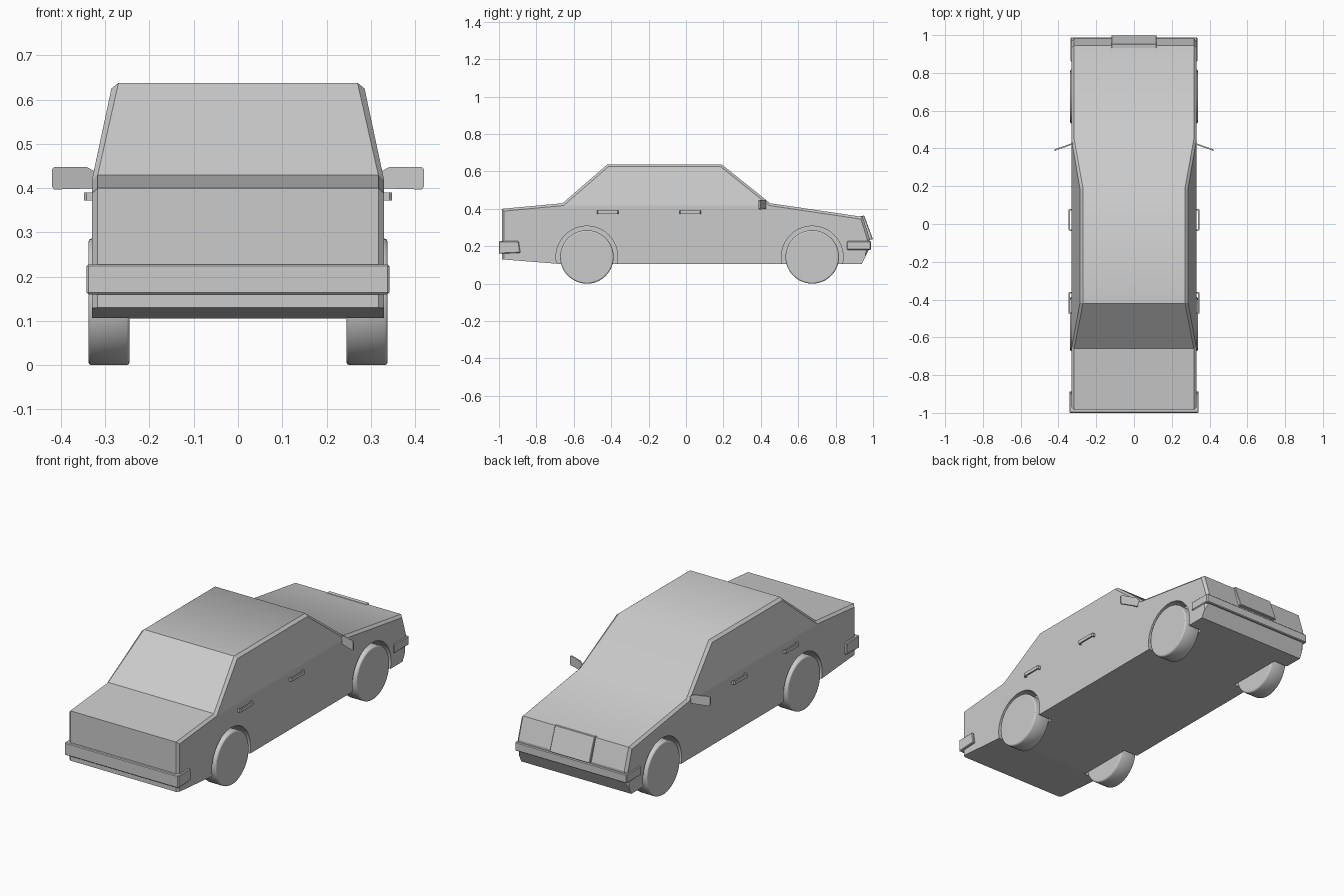
import bpy, bmesh, math
from mathutils import Vector, Matrix

default = bpy.data.objects.get("Cube")
if default:
    bpy.data.objects.remove(default, do_unlink=True)

grey = bpy.data.materials.new("plain grey")
grey.use_nodes = True
COLOUR = (0.6, 0.6, 0.6, 1)
grey.diffuse_color = COLOUR
grey.node_tree.nodes["Principled BSDF"].inputs["Base Color"].default_value = COLOUR


def finish(name, bm):
    bmesh.ops.recalc_face_normals(bm, faces=bm.faces[:])
    mesh = bpy.data.meshes.new(name)
    bm.to_mesh(mesh)
    bm.free()
    mesh.materials.append(grey)
    obj = bpy.data.objects.new(name, mesh)
    bpy.context.collection.objects.link(obj)
    return obj


def prism(name, points, depth, bevel=0):
    """Extrude a polygon along the depth vector, with chamfered edges."""
    bm = bmesh.new()
    face = bm.faces.new([bm.verts.new(p) for p in points])
    out = bmesh.ops.extrude_face_region(bm, geom=[face], use_keep_orig=True)
    moved = [v for v in out["geom"] if isinstance(v, bmesh.types.BMVert)]
    bmesh.ops.translate(bm, verts=moved, vec=Vector(depth))
    bmesh.ops.recalc_face_normals(bm, faces=bm.faces[:])
    if bevel:
        bmesh.ops.bevel(bm, geom=bm.edges[:], offset=bevel, segments=1,
                        profile=0.5, affect='EDGES')
    return finish(name, bm)


def across(name, profile, half, bevel=0):
    """Extrude a side profile across the full width."""
    return prism(name, [(-half, y, z) for y, z in profile], (2 * half, 0, 0), bevel)


def disc(name, x0, x1, y, z, radius, bevel=0):
    """Cylinder lying along x."""
    bm = bmesh.new()
    place = Matrix.Translation(((x0 + x1) / 2, y, z)) @ Matrix.Rotation(math.pi / 2, 4, 'Y')
    bmesh.ops.create_cone(bm, cap_ends=True, segments=48, radius1=radius,
                          radius2=radius, depth=abs(x1 - x0), matrix=place)
    if bevel:
        rims = [e for e in bm.edges if any(len(f.verts) > 4 for f in e.link_faces)]
        bmesh.ops.bevel(bm, geom=rims, offset=bevel, segments=2, profile=0.5, affect='EDGES')
    for f in bm.faces:
        f.smooth = len(f.verts) == 4
    return finish(name, bm)


# Body shell: side profile with a cabin that narrows towards the roof
PROFILE = [(-0.985, 0.13), (-0.985, 0.4), (-0.66, 0.43), (-0.42, 0.638), (0.19, 0.638),
           (0.45, 0.43), (0.945, 0.357), (0.982, 0.24), (0.975, 0.175), (0.94, 0.105),
           (-0.67, 0.105)]
ROOF = (3, 4)
bm = bmesh.new()
sides = {s: [bm.verts.new((s * (0.283 if i in ROOF else 0.33), y, z))
             for i, (y, z) in enumerate(PROFILE)] for s in (-1, 1)}
count = len(PROFILE)
for i in range(count):
    j = (i + 1) % count
    strip = bm.faces.new((sides[-1][i], sides[-1][j], sides[1][j], sides[1][i]))
    strip.smooth = i in (3, 4, 5)          # roof, windscreen and bonnet flow together
for row in sides.values():
    bm.faces.new([v for i, v in enumerate(row) if i not in ROOF])
    bm.faces.new(row[2:6])
bmesh.ops.recalc_face_normals(bm, faces=bm.faces[:])
corners = [bm.edges.get((row[i], row[i + 1])) for row in sides.values() for i in range(8)]
bmesh.ops.bevel(bm, geom=corners, offset=0.013, segments=1, profile=0.5, affect='EDGES')
for f in bm.faces:
    if abs(f.normal.x) > 0.2:
        f.smooth = False
body = finish("body", bm)

# Wheels and the arches cut for them
AXLES = {"rear": -0.53, "front": 0.675}
for end, y in AXLES.items():
    for side, s in (("left", 1), ("right", -1)):
        cutter = disc("arch_cutter", s * 0.245, s * 0.4, y, 0.143, 0.165)
        cutter.hide_render = True
        cut = body.modifiers.new("arch", 'BOOLEAN')
        cut.operation = 'DIFFERENCE'
        cut.solver = 'EXACT'
        cut.object = cutter
        bpy.context.view_layer.objects.active = body
        bpy.ops.object.modifier_apply(modifier=cut.name)
        bpy.data.objects.remove(cutter, do_unlink=True)
        disc(f"{end}_{side}_wheel", s * 0.245, s * 0.338, y, 0.143, 0.143, 0.007)

# Bumpers and grille
across("rear_bumper", [(-1, 0.16), (-1, 0.228), (-0.895, 0.228), (-0.885, 0.165)], 0.342, 0.004)
across("front_bumper", [(0.86, 0.18), (0.86, 0.228), (0.988, 0.228), (0.988, 0.18)], 0.335, 0.004)
across("grille", [(0.93, 0.361), (0.953, 0.364), (1, 0.236), (0.97, 0.236)], 0.12, 0.003)

for side, s in (("left", 1), ("right", -1)):
    # Door mirrors, swept back and tapered at the mount
    outline = [(0.31, 0.4), (0.415, 0.397), (0.42, 0.403), (0.42, 0.443), (0.415, 0.448),
               (0.342, 0.448), (0.31, 0.43)]
    prism(f"{side}_mirror", [(s * x, 0.427 - 0.35 * (x - 0.33), z) for x, z in outline],
          (0, -0.008, 0))
    # Door handles: a bar bent in at both ends
    for end, y in (("rear", -0.418), ("front", 0.022)):
        bracket = [(-0.058, 0.32), (-0.058, 0.342), (-0.052, 0.348), (0.052, 0.348),
                   (0.058, 0.342), (0.058, 0.32), (0.05, 0.32), (0.05, 0.34),
                   (-0.05, 0.34), (-0.05, 0.32)]
        prism(f"{end}_{side}_handle", [(s * x, y + dy, 0.372) for dy, x in bracket],
              (0, 0, 0.018))
